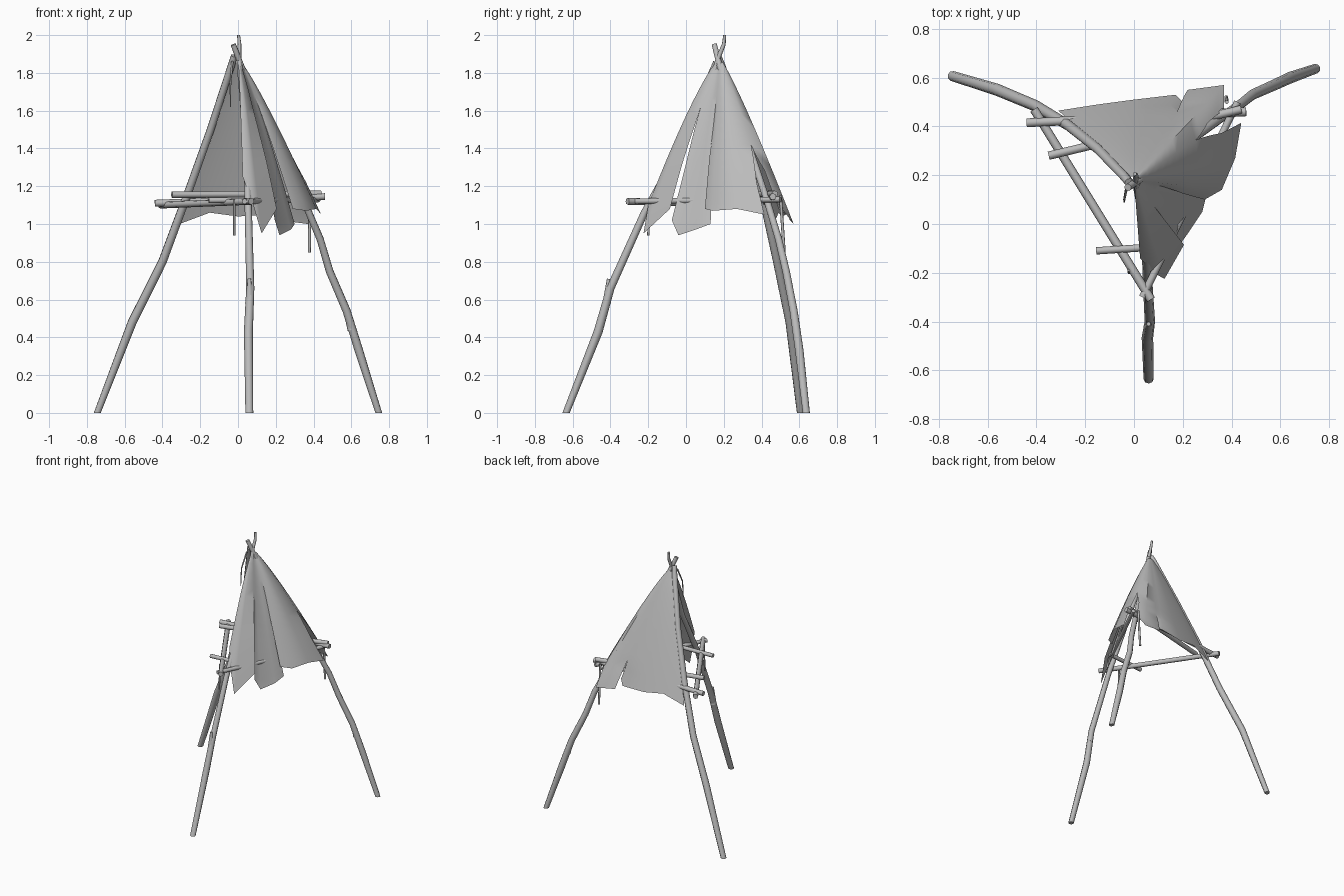
import bpy
from mathutils import Vector

cube = bpy.data.objects.get("Cube")
if cube:
    bpy.data.objects.remove(cube)

grey = bpy.data.materials.new("plain grey")
grey.use_nodes = True
colour = (0.5, 0.5, 0.5, 1)
grey.diffuse_color = colour
grey.node_tree.nodes["Principled BSDF"].inputs["Base Color"].default_value = colour


def finish(obj, angle):
    bpy.ops.object.select_all(action='DESELECT')
    obj.select_set(True)
    bpy.context.view_layer.objects.active = obj
    if obj.type == 'CURVE':
        bpy.ops.object.convert(target='MESH')
    obj = bpy.context.view_layer.objects.active
    obj.data.materials.clear()
    obj.data.materials.append(grey)
    bpy.ops.object.shade_smooth_by_angle(angle=angle)
    return obj


def pole(name, points, radius, taper=1.0, foot=1.0):
    """Round stick along a path, thinning towards its last point and at its foot."""
    curve = bpy.data.curves.new(name, 'CURVE')
    curve.dimensions = '3D'
    curve.bevel_depth = radius
    curve.bevel_resolution = 2
    curve.use_fill_caps = True
    spline = curve.splines.new('POLY')
    spline.points.add(len(points) - 1)
    for i, (p, co) in enumerate(zip(spline.points, points)):
        p.co = (*co, 1)
        p.radius = 1 + (taper - 1) * i / (len(points) - 1)
    spline.points[0].radius = foot
    obj = bpy.data.objects.new(name, curve)
    bpy.context.collection.objects.link(obj)
    obj = finish(obj, 0.9)
    # Feet are cut level with the ground
    for v in obj.data.vertices:
        v.co.z = max(v.co.z, 0)


# Three crooked legs crossing at the top
pole("right_back_leg", [(-.745, .607, -.01), (-.56, .55, .48), (-.4, .483, .8),
     (-.27, .405, 1.15), (-.145, .305, 1.5), (-.035, .19, 1.84), (-.02, .17, 1.89)],
     .026, .7, .8)
pole("left_back_leg", [(.745, .637, -.01), (.64, .6, .33), (.575, .57, .54), (.485, .53, .75),
     (.435, .49, .92), (.35, .43, 1.12), (.18, .305, 1.5), (.02, .18, 1.83), (-.025, .15, 1.95)],
     .025, .6, .8)
pole("front_leg", [(.06, -.635, -.01), (.055, -.465, .43), (.065, -.4, .66), (.055, -.22, 1.06),
     (.045, -.02, 1.42), (.01, .155, 1.82), (.005, .175, 1.89), (.008, .2, 1.95),
     (.003, .205, 2.0)], .026, .3, .8)

# Broken branch stubs on the legs
pole("front_leg_stub", [(.06, -.42, .58), (.06, -.41, .71)], .022, .4)
pole("left_leg_stub", [(.6, .58, .44), (.565, .58, .54)], .02, .4)

# Frame sticks tied between the legs, and the cross sticks laid over them
pole("right_frame_stick", [(-.41, .47, 1.1), (.07, -.31, 1.12)], .018)
pole("left_frame_stick", [(.035, -.3, 1.12), (.425, .5, 1.13)], .015)
pole("back_frame_stick", [(-.44, .415, 1.11), (.46, .46, 1.145)], .018)
pole("middle_cross_stick", [(-.35, .28, 1.155), (.44, .47, 1.16)], .017)
pole("front_cross_stick", [(-.155, -.11, 1.125), (.15, -.09, 1.13)], .015)

# Thin ends hanging from the joints and the top
pole("front_hanging_end", [(-.02, -.19, 1.13), (-.02, -.2, .94)], .006)
pole("left_hanging_end", [(.38, .5, 1.15), (.378, .52, .85)], .008)
pole("top_hanging_cord", [(-.03, .15, 1.86), (-.04, .1, 1.75), (-.04, .09, 1.62)], .006, .5)

# Torn cloth: fullness and hem points of each strip, from the front round to the back
strips = [
    (.8, [(.025, -.14, 1.25), (.08, -.2, 1.1), (.125, -.225, .95), (.205, -.085, 1.08)]),
    (.82, [(.195, -.075, 1.02), (.22, -.04, .94), (.28, .05, .97), (.3, .13, 1.0)]),
    (.86, [(.29, .1, 1.08), (.36, .14, 1.07), (.415, .27, 1.08), (.44, .415, 1.05)]),
    (.88, [(.37, .47, 1.13), (.37, .57, 1.0), (.22, .55, 1.02)]),
    (.86, [(.21, .49, 1.08), (.17, .53, 1.05), (0, .51, 1.04), (-.15, .49, 1.06),
           (-.31, .465, 1.0)]),
]
slit_starts = [.35, .3, .6, .8]   # how far down each slit begins
apex = Vector((0, .18, 1.88))
rows = 14


def hang(s, c, t):
    """Point on a strip's column at share t of the way from the top to the hem."""
    fullness, hems = strips[s]
    d = Vector(hems[c]) - apex
    spread = t ** fullness
    return apex + Vector((d.x * spread, d.y * spread, d.z * t))


def torn_edge(own, other, start, t):
    """Strip edge that stays joined to its neighbour above the slit."""
    seam = (own + other) / 2
    return seam.lerp(own, max(0, min(1, (t - start) / (1 - start) * 2)))


verts, faces = [], []
for s, (fullness, hems) in enumerate(strips):
    base, last = len(verts), len(hems) - 1
    for c in range(last + 1):
        for r in range(rows + 1):
            t = .03 + .97 * r / rows
            co = hang(s, c, t)
            if c == 0 and s > 0:
                co = torn_edge(co, hang(s - 1, -1, t), slit_starts[s - 1], t)
            elif c == last and s < len(strips) - 1:
                co = torn_edge(co, hang(s + 1, 0, t), slit_starts[s], t)
            verts.append(co)
    for c in range(last):
        for r in range(rows):
            a = base + c * (rows + 1) + r
            b = a + rows + 1
            faces.append((a, a + 1, b + 1, b))
mesh = bpy.data.meshes.new("torn_cloth")
mesh.from_pydata(verts, [], faces)
cloth = bpy.data.objects.new("torn_cloth", mesh)
bpy.context.collection.objects.link(cloth)
# Weld the strips above the slits
weld = cloth.modifiers.new("weld", 'WELD')
weld.merge_threshold = .0005
finish(cloth, 1.0)
